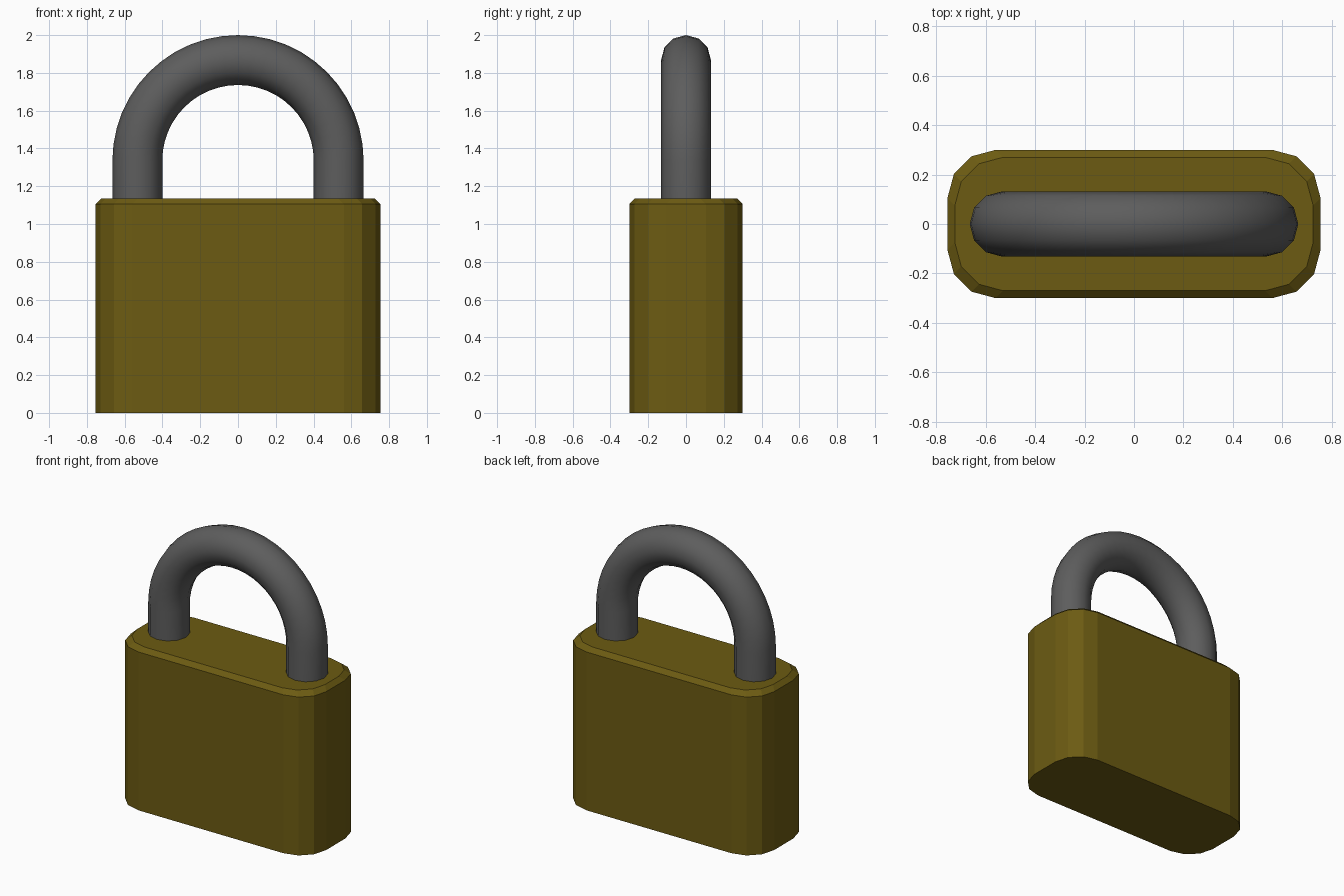
import bpy, bmesh
from math import sin, cos, pi, radians

if "Cube" in bpy.data.objects:
    bpy.data.objects.remove(bpy.data.objects["Cube"])


def material(name, rgb):
    m = bpy.data.materials.new(name)
    m.diffuse_color = (*rgb, 1)
    m.use_nodes = True
    m.node_tree.nodes["Principled BSDF"].inputs["Base Color"].default_value = m.diffuse_color
    return m


def loft(name, rings, mat, smooth=False):
    """Skin a list of closed rings and cap both ends."""
    bm = bmesh.new()
    loops = [[bm.verts.new(p) for p in ring] for ring in rings]
    n = len(loops[0])
    for a, b in zip(loops, loops[1:]):
        for i in range(n):
            j = (i + 1) % n
            bm.faces.new((a[i], a[j], b[j], b[i])).smooth = smooth
    bm.faces.new(loops[0][::-1])
    bm.faces.new(loops[-1])
    bmesh.ops.recalc_face_normals(bm, faces=bm.faces)
    me = bpy.data.meshes.new(name)
    bm.to_mesh(me)
    bm.free()
    me.materials.append(mat)
    ob = bpy.data.objects.new(name, me)
    bpy.context.collection.objects.link(ob)
    return ob


def rounded_rect(hx, hy, r, z, seg=3):
    pts = []
    for q, (sx, sy) in enumerate(((1, 1), (-1, 1), (-1, -1), (1, -1))):
        for k in range(seg + 1):
            a = pi / 2 * (q + k / seg)
            pts.append((sx * (hx - r) + r * cos(a), sy * (hy - r) + r * sin(a), z))
    return pts


# Lock body: faceted corners, chamfered top edge
loft("lock_body", [
    rounded_rect(0.755, 0.30, 0.195, 0),
    rounded_rect(0.755, 0.30, 0.195, 1.105),
    rounded_rect(0.725, 0.27, 0.195, 1.135),
], material("brass", (0.15, 0.105, 0.006)))

# Shackle: twelve-sided tube along a U path, legs sunk into the body
BEND, TUBE, ARC_Z, FOOT_Z = 0.533, 0.132, 1.335, 1.10
SIDES, STEPS = 12, 24


def tube_ring(angle, z):
    ring = []
    for i in range(SIDES):
        t = 2 * pi * i / SIDES
        d = BEND + TUBE * cos(t)
        ring.append((d * cos(angle), TUBE * sin(t), z + d * sin(angle)))
    return ring


arc = [tube_ring(pi * k / STEPS, ARC_Z) for k in range(STEPS + 1)]
loft("shackle", [tube_ring(0, FOOT_Z)] + arc + [tube_ring(pi, FOOT_Z)],
     material("dark_steel", (0.11, 0.11, 0.11)), smooth=True)
